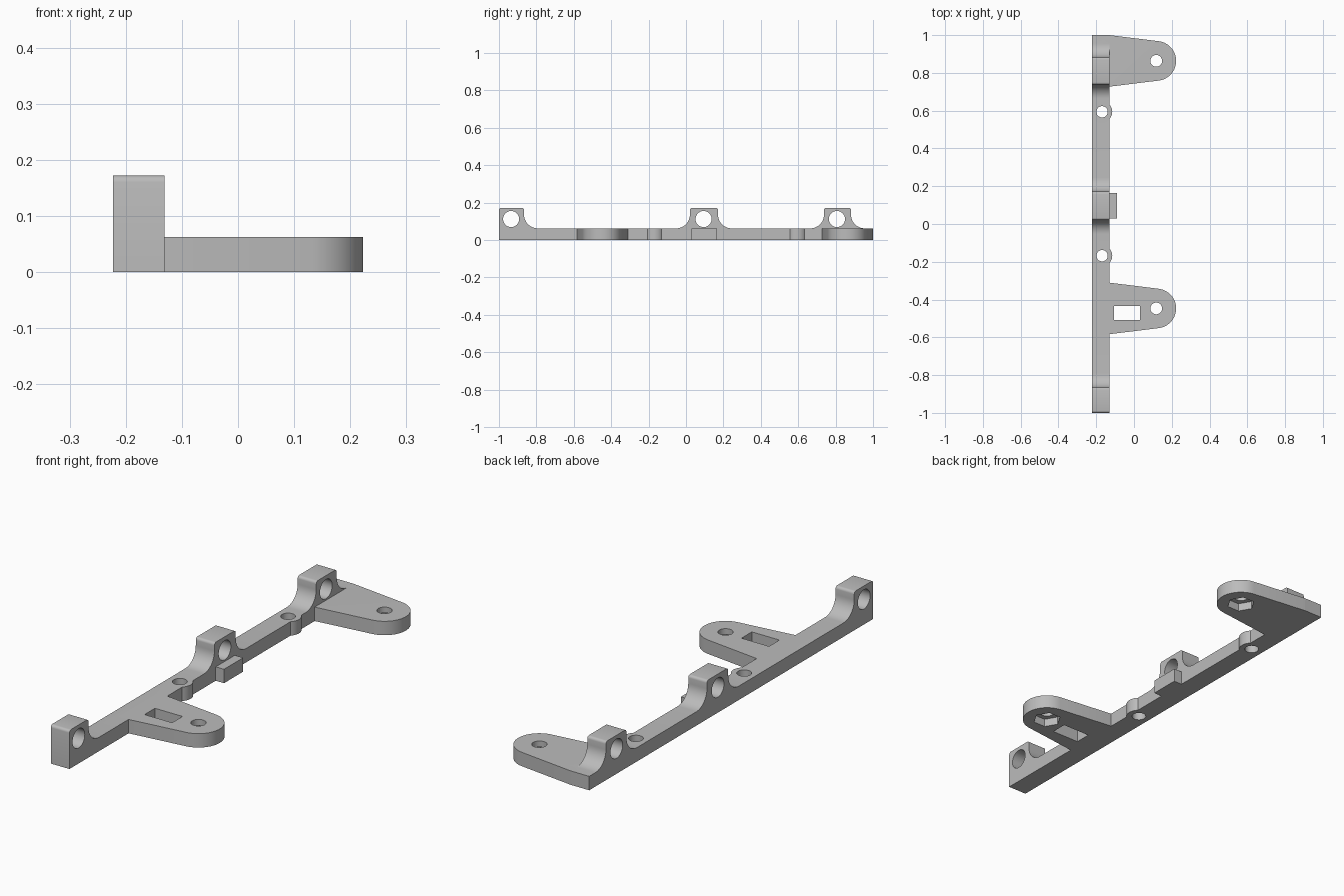
import bpy, bmesh
from math import cos, sin, pi, atan2, acos, hypot, radians
from mathutils import Vector

cube = bpy.data.objects.get("Cube")
if cube:
    bpy.data.objects.remove(cube, do_unlink=True)

grey = bpy.data.materials.new("plain grey")
grey.use_nodes = True
grey.diffuse_color = (0.5, 0.5, 0.5, 1)
grey.node_tree.nodes["Principled BSDF"].inputs["Base Color"].default_value = (0.5, 0.5, 0.5, 1)

X0, X1 = -0.223, -0.131      # rail sides
T, TOP = 0.062, 0.172        # plate thickness, lug height
R, C = 0.074, 0.012          # lug fillet, lug corner rounding


def arc(cx, cy, r, a0, a1, n):
    return [(cx + r * cos(a0 + (a1 - a0) * i / n),
             cy + r * sin(a0 + (a1 - a0) * i / n)) for i in range(n + 1)]


def circle(cx, cy, r, n=48):
    return arc(cx, cy, r, 0, 2 * pi, n)[:-1]


def rect(x0, x1, y0, y1):
    return [(x0, y0), (x1, y0), (x1, y1), (x0, y1)]


def extrude(name, pts, lo, hi, axis="z"):
    """Solid from an outline: (x, y) along z or (y, z) along x."""
    place = (lambda a, b: (a, b, lo)) if axis == "z" else (lambda a, b: (lo, a, b))
    step = Vector((0, 0, hi - lo)) if axis == "z" else Vector((hi - lo, 0, 0))
    bm = bmesh.new()
    face = bm.faces.new([bm.verts.new(place(a, b)) for a, b in pts])
    new = bmesh.ops.extrude_face_region(bm, geom=[face])["geom"]
    bmesh.ops.translate(bm, vec=step, verts=[v for v in new if isinstance(v, bmesh.types.BMVert)])
    bmesh.ops.recalc_face_normals(bm, faces=bm.faces)
    mesh = bpy.data.meshes.new(name)
    bm.to_mesh(mesh)
    bm.free()
    mesh.materials.append(grey)
    ob = bpy.data.objects.new(name, mesh)
    bpy.context.collection.objects.link(ob)
    return ob


def lug_left(y):
    # fillet rising to the lug, then its rounded corner
    return (arc(y - R, T + R, R, -pi / 2, 0, 12)
            + arc(y + C, TOP - C, C, pi, pi / 2, 4))


def lug_right(y):
    return [(2 * y - a, b) for a, b in reversed(lug_left(y))]


# rail with three lugs, as one side profile
profile = [(1, 0), (-1, 0)] + arc(-1 + C, TOP - C, C, pi, pi / 2, 4) + lug_right(-0.866)
for y0, y1 in ((0.021, 0.171), (0.738, 0.882)):
    profile += lug_left(y0) + lug_right(y1)
profile.append((1, T))
bracket = extrude("mounting_bracket", profile, X0, X1, "x")

# tapered arms with round ends
AX, AR, HALF = 0.118, 0.105, 0.1365
ARMS = (-0.447, 0.8635)
parts, cuts = [], []
dx = X1 - AX
tangent = atan2(HALF, dx) - acos(AR / hypot(dx, HALF))
for y in ARMS:
    outline = ([(-0.18, y - HALF), (X1, y - HALF)]
               + arc(AX, y, AR, -tangent, tangent, 32)
               + [(X1, y + HALF), (-0.18, y + HALF)])
    parts.append(extrude("arm", outline, 0, T))
    cuts.append(extrude("screw_hole", circle(AX, y, 0.031), -0.1, 0.2))
    cuts.append(extrude("nut_pocket", circle(AX, y, 0.06, 6), -0.1, 0.036))
cuts.append(extrude("slot", rect(-0.105, 0.031, -0.508, -0.435), -0.1, 0.2))

# small side bosses and block
for y in (-0.168, 0.594):
    parts.append(extrude("boss", circle(-0.169, y, 0.054 if y else 0), 0, T))
    cuts.append(extrude("boss_hole", circle(-0.169, y, 0.03), -0.1, 0.3))
parts.append(extrude("block", rect(-0.18, -0.09, 0.03, 0.165), 0, T))

# rod holes through the lugs
for y in (-0.935, 0.094, 0.807):
    cuts.append(extrude("rod_hole", circle(y, 0.112, 0.043), -0.3, -0.05, "x"))

for operation, helpers in (("UNION", parts), ("DIFFERENCE", cuts)):
    for helper in helpers:
        helper.hide_render = True
        mod = bracket.modifiers.new(helper.name, "BOOLEAN")
        mod.operation, mod.object, mod.solver = operation, helper, "EXACT"

# bake the booleans and drop the helpers
graph = bpy.context.evaluated_depsgraph_get()
final = bpy.data.meshes.new_from_object(bracket.evaluated_get(graph))
bracket.modifiers.clear()
bracket.data = final
for helper in parts + cuts:
    bpy.data.objects.remove(helper, do_unlink=True)

bpy.ops.object.select_all(action="DESELECT")
bracket.select_set(True)
bpy.context.view_layer.objects.active = bracket
bpy.ops.object.shade_smooth_by_angle(angle=radians(30))
